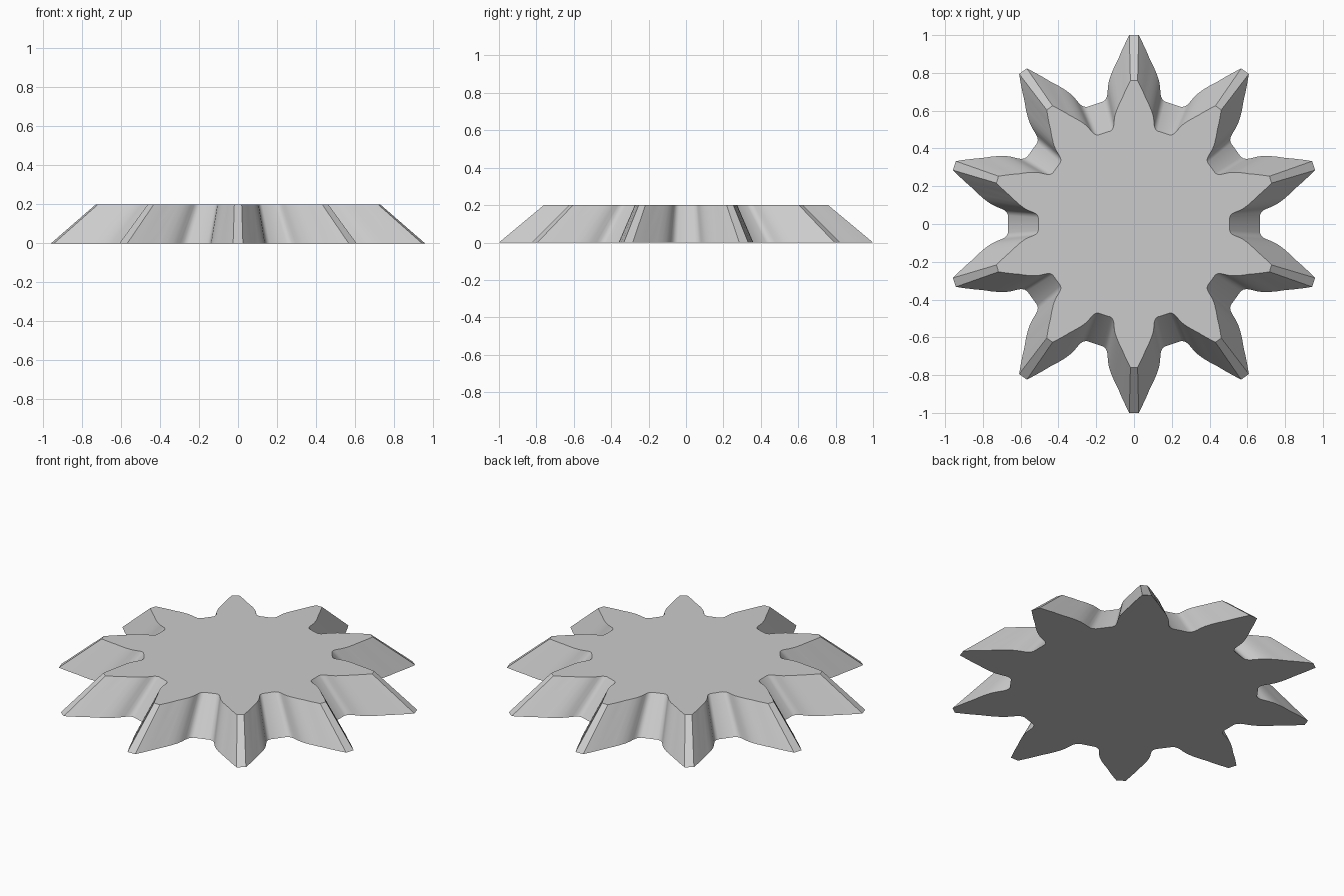
import bpy
import bmesh
import math
from mathutils import Matrix

TEETH = 10
HEIGHT = 0.2
TAPER = 0.76

cube = bpy.data.objects.get("Cube")
if cube:
    bpy.data.objects.remove(cube, do_unlink=True)

# Plain grey metal
metal = bpy.data.materials.new("grey_metal")
metal.use_nodes = True
GREY = (0.6, 0.6, 0.6, 1.0)
metal.diffuse_color = GREY
metal.node_tree.nodes["Principled BSDF"].inputs["Base Color"].default_value = GREY

# Half a tooth, pointing along +y, from tip through flank and fillet to root
half = [(0.025, 1.0), (0.045, 0.96), (0.066, 0.915), (0.085, 0.87),
        (0.105, 0.83), (0.122, 0.79), (0.133, 0.755), (0.138, 0.725),
        (0.14, 0.695), (0.143, 0.674), (0.151, 0.658), (0.163, 0.648)]
tooth = [(-x, y) for x, y in reversed(half)] + half


def ring(bm, scale, z):
    """One closed gear outline, clockwise from above."""
    verts = []
    for i in range(TEETH):
        turn = Matrix.Rotation(-2 * math.pi * i / TEETH, 2)
        for x, y in tooth:
            px = (turn[0][0] * x + turn[0][1] * y) * scale
            py = (turn[1][0] * x + turn[1][1] * y) * scale
            verts.append(bm.verts.new((px, py, z)))
    return verts


# Bevel gear: large outline below, smaller outline above
bm = bmesh.new()
low = ring(bm, 1.0, 0.0)
high = ring(bm, TAPER, HEIGHT)
bm.faces.new(low)
bm.faces.new(list(reversed(high)))
for i in range(len(low)):
    j = (i + 1) % len(low)
    bm.faces.new((low[j], low[i], high[i], high[j]))
bmesh.ops.recalc_face_normals(bm, faces=bm.faces)

mesh = bpy.data.meshes.new("bevel_gear")
bm.to_mesh(mesh)
bm.free()
mesh.materials.append(metal)
gear = bpy.data.objects.new("bevel_gear", mesh)
bpy.context.collection.objects.link(gear)

# Smooth flanks, crisp rims and tips
bpy.ops.object.select_all(action="DESELECT")
gear.select_set(True)
bpy.context.view_layer.objects.active = gear
bpy.ops.object.shade_smooth_by_angle(angle=math.radians(35))
